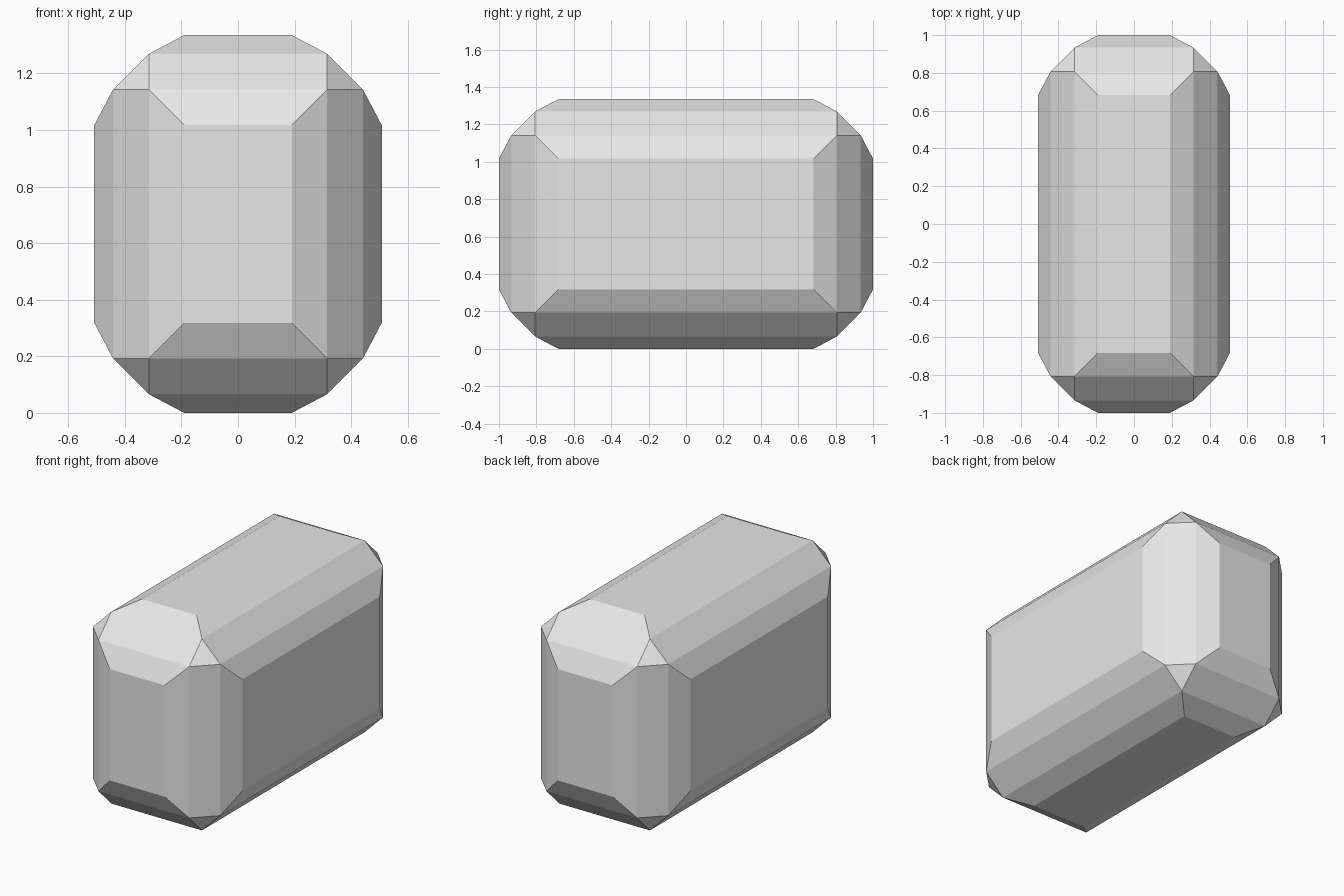
import bpy
import bmesh
from itertools import product
from math import radians
from mathutils import Vector

cube = bpy.data.objects.get("Cube")
if cube:
    bpy.data.objects.remove(cube)

HALF = Vector((0.508, 1.0, 0.6675))
# Insets from the bounding box at each corner: (along one axis, along the other two)
CORNER_INSETS = [(0.0, 0.318), (0.066, 0.193)]

# Plain grey material
grey = bpy.data.materials.new("light_grey")
grey.use_nodes = True
colour = (0.8, 0.8, 0.8, 1)
grey.diffuse_color = colour
bsdf = next(n for n in grey.node_tree.nodes if n.type == "BSDF_PRINCIPLED")
bsdf.inputs["Base Color"].default_value = colour

# Block with three-step chamfers and a small triangle at each corner
bm = bmesh.new()
for signs in product((-1, 1), repeat=3):
    for axis in range(3):
        for near, far in CORNER_INSETS:
            inset = [near if i == axis else far for i in range(3)]
            point = Vector([s * (h - d) for s, h, d in zip(signs, HALF, inset)])
            bm.verts.new(point + Vector((0, 0, HALF.z)))
bmesh.ops.convex_hull(bm, input=bm.verts[:])
bmesh.ops.dissolve_limit(bm, angle_limit=radians(1), verts=bm.verts[:], edges=bm.edges[:])
bmesh.ops.recalc_face_normals(bm, faces=bm.faces[:])

mesh = bpy.data.meshes.new("chamfered_block")
bm.to_mesh(mesh)
bm.free()
mesh.materials.append(grey)
block = bpy.data.objects.new("chamfered_block", mesh)
bpy.context.collection.objects.link(block)
